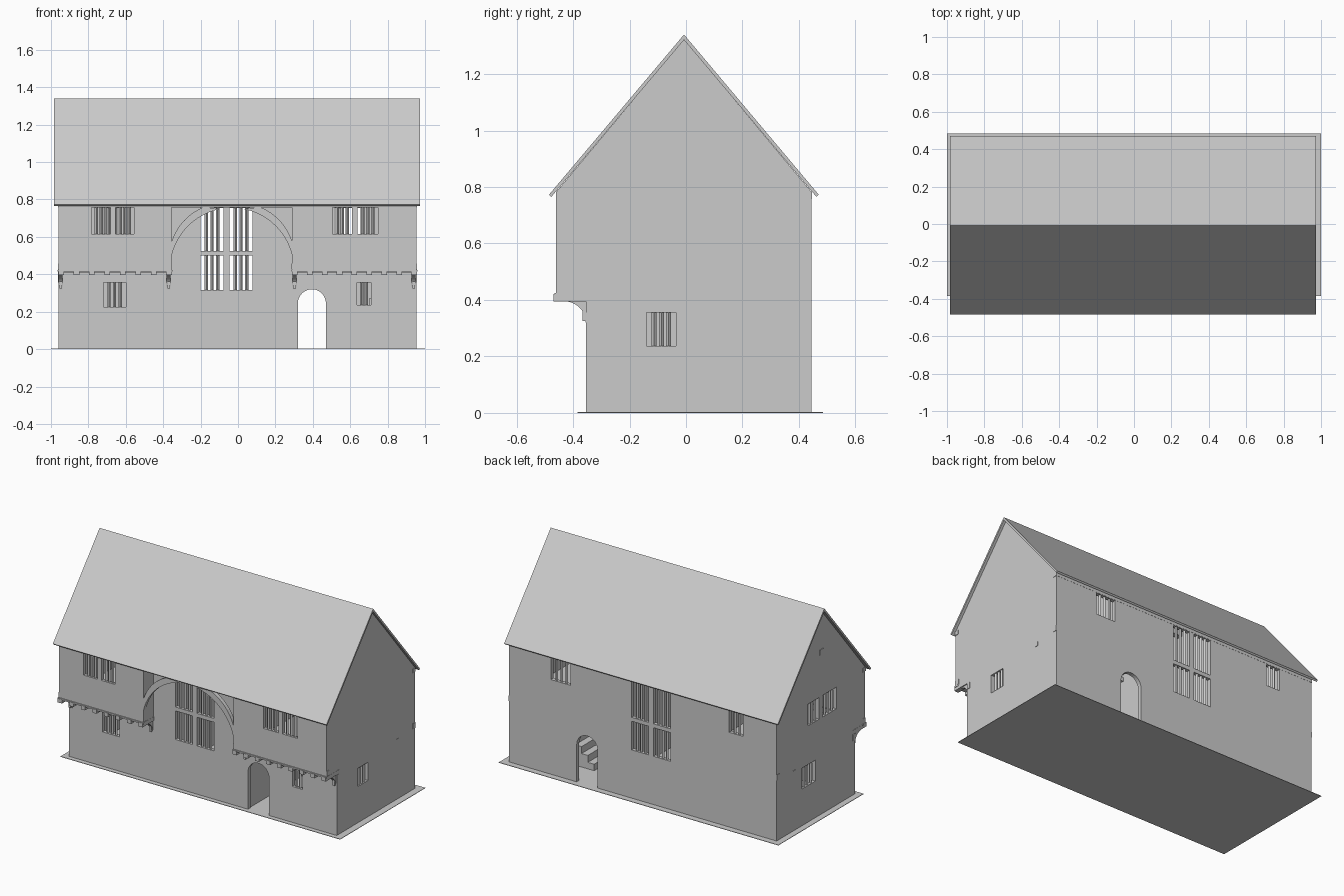
import bpy, bmesh, math
from mathutils import Matrix

if "Cube" in bpy.data.objects:
    bpy.data.objects.remove(bpy.data.objects["Cube"])

GREY = bpy.data.materials.new("plain grey")
GREY.use_nodes = True
GREY.diffuse_color = (0.6, 0.6, 0.6, 1)
GREY.node_tree.nodes["Principled BSDF"].inputs["Base Color"].default_value = (0.6, 0.6, 0.6, 1)


def add_prism(bm, pts, axis, a, b):
    """Extrude a 2D outline along x (points are y,z) or along y (points are x,z)."""
    def place(p, d):
        return (d, p[0], p[1]) if axis == "x" else (p[0], d, p[1])
    v0 = [bm.verts.new(place(p, a)) for p in pts]
    v1 = [bm.verts.new(place(p, b)) for p in pts]
    n = len(pts)
    faces = [bm.faces.new(v0), bm.faces.new(v1[::-1])]
    for i in range(n):
        j = (i + 1) % n
        faces.append(bm.faces.new((v0[j], v0[i], v1[i], v1[j])))
    bmesh.ops.recalc_face_normals(bm, faces=faces)


def finish(name, bm):
    me = bpy.data.meshes.new(name)
    bm.to_mesh(me)
    bm.free()
    me.materials.append(GREY)
    ob = bpy.data.objects.new(name, me)
    bpy.context.collection.objects.link(ob)
    return ob


def rect(u0, u1, z0, z1):
    return [(u0, z0), (u1, z0), (u1, z1), (u0, z1)]


def prism(name, pts, axis, a, b):
    bm = bmesh.new()
    add_prism(bm, pts, axis, a, b)
    return finish(name, bm)


def box(name, x0, x1, y0, y1, z0, z1):
    return prism(name, rect(y0, y1, z0, z1), "x", x0, x1)


def wall(name, pts, axis, a, b, openings):
    """Wall slab with openings cut through it."""
    ob = prism(name, pts, axis, a, b)
    if openings:
        bm = bmesh.new()
        for o in openings:
            add_prism(bm, o, axis, a - 0.05, b + 0.05)
        cutter = finish(name + "_cutter", bm)
        cutter.hide_render = True
        mod = ob.modifiers.new("openings", "BOOLEAN")
        mod.operation, mod.solver, mod.object = "DIFFERENCE", "EXACT", cutter
        bpy.context.view_layer.objects.active = ob
        bpy.ops.object.modifier_apply(modifier=mod.name)
        bpy.data.objects.remove(cutter)
    return ob


def mullions(name, axis, depth, windows):
    """Diamond section bars; each window is (u0, u1, z0, z1, bar count)."""
    bm = bmesh.new()
    for u0, u1, z0, z1, n in windows:
        for i in range(n):
            u = u0 + (u1 - u0) * (i + 1) / (n + 1)
            x, y = (depth, u) if axis == "x" else (u, depth)
            bmesh.ops.create_cone(bm, cap_ends=True, segments=4, radius1=0.009, radius2=0.009,
                                  depth=z1 - z0 + 0.01,
                                  matrix=Matrix.Translation((x, y, (z0 + z1) / 2)))
    finish(name, bm)


def glazed_wall(name, pts, axis, a, b, windows, extra=()):
    wall(name, pts, axis, a, b, [rect(*w[:4]) for w in windows] + list(extra))
    if windows:
        mullions(name + "_mullions", axis, (a + b) / 2, windows)


# Main dimensions
L, R = -0.96, 0.955            # gable ends
HL, HR = -0.355, 0.29          # recessed hall bay
F, J, B = -0.355, -0.46, 0.445  # front wall, jettied front, back wall
T = 0.025
FLOOR, EAVE, RIDGE = 0.42, 0.775, -0.007

# Ground plate and roof
box("ground_plate", -1, 1, -0.385, 0.485, 0, 0.003)
prism("roof", [(-0.485, 0.773), (RIDGE, 1.34), (0.47, 0.773), (0.462, 0.765),
               (RIDGE, 1.321), (-0.477, 0.765)], "x", -0.985, 0.972)

# Gables and cross partitions share one jettied outline
outline = [(F, 0), (B, 0), (B, 0.782), (RIDGE, 1.323), (J, 0.782), (J, 0.395), (F, 0.395)]
glazed_wall("right_gable", outline, "x", L, L + T,
            [(0.01, 0.125, 0.625, 0.765, 3), (-0.165, -0.025, 0.625, 0.765, 3),
             (0.05, 0.185, 0.24, 0.375, 3)])
glazed_wall("left_gable", outline, "x", R - T, R, [(-0.14, -0.035, 0.237, 0.355, 3)])
wall("right_partition", outline, "x", HL - T, HL, [])
wall("left_partition", outline, "x", HR, HR + T, [])

# Hall windows, used front and back
hall = [(u, u + 0.122, z0, z1, 3) for u in (-0.2, -0.045)
        for z0, z1 in ((0.315, 0.5), (0.525, 0.755))]

# Arched doorway of the cross passage
DX, DR, SPRING = 0.395, 0.075, 0.245
door = [(DX - DR, -0.02), (DX + DR, -0.02)] + [
    (DX + DR * math.cos(math.pi * i / 16), SPRING + DR * math.sin(math.pi * i / 16))
    for i in range(17)]

# Long walls
x0, x1 = L + T, R - T
hall_front = [(x0, 0), (x1, 0), (x1, FLOOR), (HR, FLOOR), (HR, 0.79),
              (HL, 0.79), (HL, FLOOR), (x0, FLOOR)]
glazed_wall("front_wall", hall_front, "y", F, F + T,
            hall + [(-0.72, -0.6, 0.225, 0.36, 3), (0.637, 0.71, 0.235, 0.355, 2)], [door])
glazed_wall("back_wall", rect(x0, x1, 0, 0.782), "y", B - T, B,
            hall + [(0.515, 0.655, 0.615, 0.755, 3), (-0.72, -0.62, 0.615, 0.755, 2)], [door])

# Jettied upper wings: wall, floor, joist ends, sill and carved brackets
cove = [(F, 0.395), (-0.43, 0.395)] + [
    (-0.43 + 0.075 * math.sin(a), 0.32 + 0.075 * math.cos(a))
    for a in (math.pi / 2 * i / 8 for i in range(1, 9))]
wings = [("right", L, HL, [(-0.782, -0.682, 0.615, 0.757, 3), (-0.655, -0.557, 0.615, 0.757, 3)]),
         ("left", HR, R, [(0.505, 0.61, 0.615, 0.757, 3), (0.64, 0.748, 0.615, 0.757, 3)])]
for side, a, b, windows in wings:
    glazed_wall(side + "_jetty_wall", rect(a + T, b - T, FLOOR, 0.782), "y", J, J + T, windows)
    box(side + "_upper_floor", a + 0.01, b - 0.01, J + 0.005, B - 0.01, 0.41, 0.422)
    box(side + "_bressumer", a - 0.004, b + 0.004, J - 0.006, J + 0.03, 0.414, 0.424)
    bm = bmesh.new()
    count = 8 if side == "right" else 9
    for i in range(count):
        x = a + 0.014 + (b - a - 0.028) * i / (count - 1)
        add_prism(bm, rect(J - 0.009, F + T, 0.395, 0.421), "x", x - 0.015, x + 0.015)
    finish(side + "_joists", bm)
    bm = bmesh.new()
    for x in (a + 0.012, b - 0.016):
        add_prism(bm, cove, "x", x - 0.011, x + 0.011)
        add_prism(bm, rect(F - 0.012, F, 0.325, 0.395), "x", x - 0.007, x + 0.007)
    finish(side + "_brackets", bm)
    # Timbers whose ends show on the gables
    for part, y0, y1, z0, z1 in (("sill", J, J + 0.03, 0.425, 0.457),
                                 ("ground_plate_beam", F, F + T, 0.355, 0.395),
                                 ("back_beam", B - T, B, 0.395, 0.43),
                                 ("mid_beam", 0.253, 0.28, 0.367, 0.393)):
        box(f"{side}_{part}", a - 0.003, b + 0.003 if side == "left" else b,
            y0, y1, z0, z1)

# Eaves plates and crown purlin
box("front_eaves_plate", L - 0.003, R + 0.003, J - 0.001, J + 0.028, 0.758, 0.784)
box("back_eaves_plate", L - 0.003, R + 0.003, B - T, B + 0.001, 0.758, 0.784)
box("crown_purlin", L - 0.004, R - 0.005, -0.03, 0.006, 1.035, 1.07)

# Arched braces across the hall recess
MID, RAD, CZ, HALF = (HL + HR) / 2, 0.331, 0.424, (HR - HL) / 2
start = math.asin(HALF / RAD)
inner = [(RAD * math.sin(start * i / 14), CZ + RAD * math.cos(start * i / 14))
         for i in range(2, 15)]
outer = []
for i in range(9):
    t = i / 8
    bulge = 0.02 * 4 * t * (1 - t)
    outer.append((HALF - 0.172 * t + bulge, 0.575 + 0.185 * t + bulge))
outer = [(min(u, HALF), z) for u, z in outer]
for side, s in (("left", 1), ("right", -1)):
    prism(side + "_hall_brace", [(MID + s * u, z) for u, z in inner + outer],
          "y", J, J + 0.025)

# Stair beside the cross passage
bm = bmesh.new()
for i in range(9):
    add_prism(bm, rect(0.475 + 0.045 * i, 0.9, 0.045 * i, 0.045 * (i + 1)), "y", 0.12, 0.26)
finish("stair", bm)
